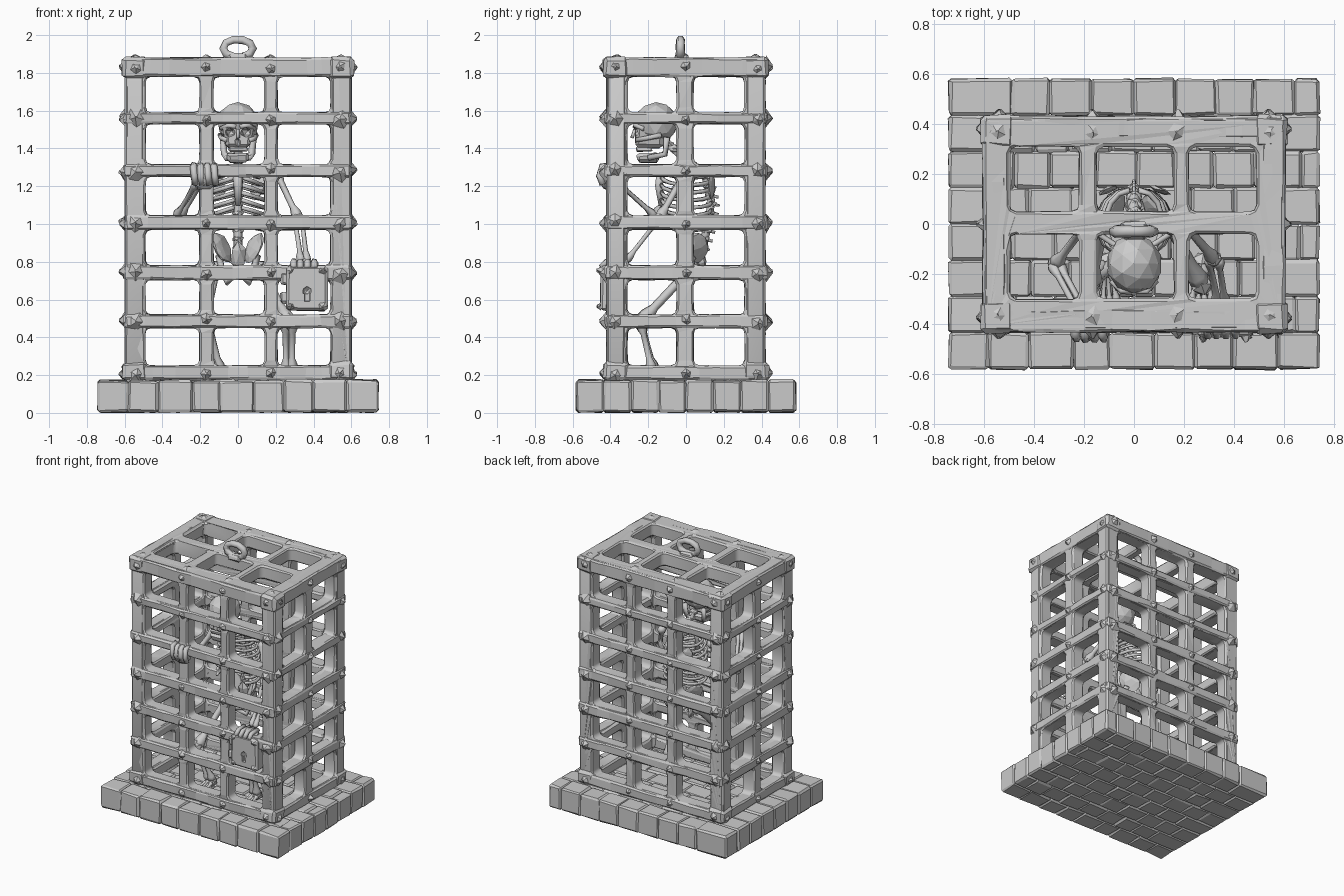
import bpy, bmesh, math, random
from mathutils import Vector, Matrix

if "Cube" in bpy.data.objects:
    bpy.data.objects.remove(bpy.data.objects["Cube"])

random.seed(7)
R = random.uniform
COL = bpy.context.scene.collection


def add(name, bm, jit=0.0):
    for v in bm.verts:
        v.co += Vector((R(-jit, jit), R(-jit, jit), R(-jit, jit)))
    bmesh.ops.recalc_face_normals(bm, faces=bm.faces)
    me = bpy.data.meshes.new(name)
    bm.to_mesh(me)
    bm.free()
    ob = bpy.data.objects.new(name, me)
    COL.objects.link(ob)
    return ob


def block(name, lo, hi, bev=0.012, jit=0.004, cuts=0, taper=1.0):
    """Chipped box between two corners, optionally cut along its length / tapered downwards."""
    lo, hi = Vector(lo), Vector(hi)
    size, mid = hi - lo, (hi + lo) / 2
    bm = bmesh.new()
    bmesh.ops.create_cube(bm, size=1)
    for v in bm.verts:
        k = taper if v.co.z < 0 else 1
        v.co = Vector((v.co.x * size.x * k, v.co.y * size.y, v.co.z * size.z)) + mid
    bmesh.ops.bevel(bm, geom=bm.edges[:], offset=bev, segments=1, affect='EDGES', profile=0.5)
    axis = max(range(3), key=lambda i: size[i])
    for i in range(cuts):
        co = lo.copy()
        co[axis] += size[axis] * (i + R(0.7, 1.3)) / (cuts + 1)
        no = Vector((0, 0, 0))
        no[axis] = 1
        bmesh.ops.bisect_plane(bm, geom=bm.verts[:] + bm.edges[:] + bm.faces[:], plane_co=co, plane_no=no)
    return add(name, bm, jit)


def ball(name, c, s, rot=(0, 0, 0), sub=2, jit=0.003):
    bm = bmesh.new()
    bmesh.ops.create_icosphere(bm, subdivisions=sub, radius=1)
    m = Matrix.Translation(c)
    for i, ax in enumerate('XYZ'):
        m = m @ Matrix.Rotation(rot[i], 4, ax)
    bmesh.ops.transform(bm, matrix=m @ Matrix.Diagonal((*s, 1)), verts=bm.verts)
    return add(name, bm, jit)


def curve_bm(splines, cyclic, dim, **kw):
    cu = bpy.data.curves.new('path', 'CURVE')
    cu.dimensions = dim
    for k, v in kw.items():
        setattr(cu, k, v)
    for pts in splines:
        s = cu.splines.new('POLY')
        s.points.add(len(pts) - 1)
        for p, q in zip(s.points, pts):
            p.co = (q[0], q[1], q[2], 1)
            p.radius = q[3] if len(q) > 3 else 1
        s.use_cyclic_u = cyclic
    ob = bpy.data.objects.new('path', cu)
    COL.objects.link(ob)
    me = bpy.data.meshes.new_from_object(ob.evaluated_get(bpy.context.evaluated_depsgraph_get()))
    bpy.data.objects.remove(ob)
    bm = bmesh.new()
    bm.from_mesh(me)
    bmesh.ops.remove_doubles(bm, verts=bm.verts, dist=0.0002)
    return bm


def tube(name, pts, r, jit=0.002, cyclic=False):
    return add(name, curve_bm([pts], cyclic, '3D', bevel_depth=r, bevel_resolution=1,
                              use_fill_caps=True), jit)


def bone(name, a, b, r):
    a, b = Vector(a), Vector(b)
    prof = ((0, 1.1), (.05, 1.8), (.12, 1.7), (.25, 1), (.75, 1), (.88, 1.7), (.95, 1.8), (1, 1.1))
    return tube(name, [(*a.lerp(b, t), k) for t, k in prof], r)


def cut(ob, cutters):
    for c in cutters:
        m = ob.modifiers.new('cut', 'BOOLEAN')
        m.operation, m.object, m.solver = 'DIFFERENCE', c, 'EXACT'
    bpy.context.view_layer.update()
    me = bpy.data.meshes.new_from_object(ob.evaluated_get(bpy.context.evaluated_depsgraph_get()))
    ob.modifiers.clear()
    ob.data = me


# --- stone slab: staggered rows of rough bricks
for r in range(8):
    y0 = -0.58 + r * 0.145
    xs = [-0.74] + [-0.74 + 1.48 * (i + 0.5 * (r % 2) + R(-.1, .1)) / 9 for i in range(1, 9)] + [0.74]
    for a, b in zip(xs, xs[1:]):
        block('slab_brick', (a - .002, y0 - .002, 0.004), (b + .002, y0 + .147, 0.174 + R(-.004, .004)), 0.012, 0.004)

# --- cage lattice panels with rounded window openings
ROWS = [(.25, .45), (.52, .705), (.78, .97), (1.045, 1.25), (1.315, 1.53), (1.59, 1.78)]
COLS = [(-.49, -.205), (-.13, .14), (.21, .49)]
SIDE = [(-.31, -.05), (.04, .31)]


def rect(x0, x1, y0, y1, rad):
    pts = []
    for cx, cy, a0 in ((x1 - rad, y1 - rad, 0), (x0 + rad, y1 - rad, 90),
                       (x0 + rad, y0 + rad, 180), (x1 - rad, y0 + rad, 270)):
        for k in range(3):
            a = math.radians(a0 + k * 45)
            pts.append((cx + rad * math.cos(a), cy + rad * math.sin(a), 0))
    return pts


def panel(name, outer, cols, rows, loc, rot, depth=0.1):
    sp = [rect(*outer, 0.012)] + [rect(*c, *r, 0.028) for c in cols for r in rows]
    bm = curve_bm(sp, True, '2D', fill_mode='BOTH', extrude=depth / 2)
    bmesh.ops.recalc_face_normals(bm, faces=bm.faces)
    sharp = [e for e in bm.edges if len(e.link_faces) == 2 and e.calc_face_angle(0) > 1.2]
    bmesh.ops.bevel(bm, geom=sharp, offset=0.01, segments=1, affect='EDGES', profile=0.5)
    m = Matrix.Translation(loc) @ Matrix.Rotation(rot[1], 4, 'Z') @ Matrix.Rotation(rot[0], 4, 'X')
    bmesh.ops.transform(bm, matrix=m, verts=bm.verts)
    return add(name, bm, 0.003)


H = math.pi / 2
for s, n in ((-1, 'front'), (1, 'back')):
    panel(n + '_bars', (-.6, .6, .17, 1.875), COLS, ROWS, (0, s * .37, 0), (H, 0))
for s, n in ((-1, 'left'), (1, 'right')):
    panel(n + '_bars', (-.42, .42, .17, 1.875), SIDE, ROWS, (s * .547, 0, 0), (H, H))
panel('top_bars', (-.6, .6, -.425, .425), [(-.5, -.22), (-.15, .16), (.22, .49)],
      [(-.3, -.04), (.05, .31)], (0, 0, 1.83), (0, 0))

# --- proud horizontal straps and pyramid rivets
LEVELS = [(.175, .25)] + [(ROWS[i][1], ROWS[i + 1][0]) for i in range(5)] + [(1.78, 1.88)]


def rivet(p, n, r=0.05, h=0.035):
    bm = bmesh.new()
    bmesh.ops.create_cone(bm, cap_ends=True, segments=5, radius1=r, radius2=0.004, depth=h)
    m = Matrix.Translation(p) @ Vector(n).to_track_quat('Z', 'Y').to_matrix().to_4x4()
    bmesh.ops.transform(bm, matrix=m @ Matrix.Rotation(R(0, 6), 4, 'Z'), verts=bm.verts)
    add('rivet', bm, 0.005)


for z0, z1 in LEVELS:
    zc = (z0 + z1) / 2
    for s in (-1, 1):
        ya, yb = sorted((s * .34, s * .432))
        block('strap_long', (-.598, ya, z0), (.598, yb, z1), 0.01, 0.004, 8)
        xa, xb = sorted((s * .51, s * .605))
        block('strap_short', (xa, -.42, z0), (xb, .42, z1), 0.01, 0.004, 6)
        for x in (-.54, -.167, .175, .54):
            rivet((x, s * .438, zc + R(-.01, .01)), (0, s, 0), 0.052 if abs(x) > .5 else 0.038)
        for y in (-.375, 0, .38):
            rivet((s * .61, y, zc + R(-.01, .01)), (s, 0, 0), 0.05 if y else 0.036)
for x in (-.545, -.165, .17, .545):
    for y in (-.365, .37):
        rivet((x, y, 1.884), (0, 0, 1), 0.05, 0.022)
for sx in (-1, 1):
    for sy in (-1, 1):
        for z0, z1 in ((.17, .27), (1.77, 1.885)):
            a, b = sorted((sx * .48, sx * .612))
            c, d = sorted((sy * .305, sy * .437))
            block('corner_cap', (a, c, z0), (b, d, z1), 0.018, 0.005)

# --- hanging ring on top
tube('hanging_ring', [(.078 * math.cos(a), -.03, 1.93 + .048 * math.sin(a))
                      for a in [i * math.pi / 5 for i in range(10)]], 0.023, 0.003, True)
block('ring_foot', (-.05, -.06, 1.86), (.05, .01, 1.9), 0.01)

# --- lock plate with keyhole on the front
lock = block('lock_plate', (.255, -.455, .54), (.475, -.35, .78), 0.015, 0.003)
key = [ball('keyhole_top', (.365, -.46, .645), (.024, .04, .024), sub=2),
       block('keyhole_slot', (.352, -.49, .59), (.38, -.43, .645), 0.002, 0)]
cut(lock, key)
for k in key:
    bpy.data.objects.remove(k)
for x in (.28, .45):
    for z in (.565, .755):
        rivet((x, -.46, z), (0, -1, 0), 0.022, 0.02)
for z in (.61, .71):
    block('lock_hinge', (.225, -.44, z - .03), (.27, -.37, z + .03), 0.01)

# --- skull: faceted cranium, face and jaw with carved sockets
cranium = ball('cranium', (0, -.16, 1.535), (.112, .118, .11))
face = block('face', (-.083, -.268, 1.4), (.083, -.12, 1.53), 0.02, 0.004, 0, 0.8)
sockets = [ball('socket', (s * .043, -.275, 1.485), (.034, .045, .028), sub=1) for s in (-1, 1)]
sockets.append(ball('nose_hole', (0, -.275, 1.43), (.018, .03, .028), sub=1))
for o in (cranium, face):
    cut(o, sockets)
for o in sockets:
    bpy.data.objects.remove(o)
block('upper_teeth', (-.05, -.265, 1.382), (.05, -.18, 1.41), 0.008, 0.003)
block('jaw', (-.066, -.26, 1.325), (.066, -.14, 1.377), 0.016, 0.004, 0, 0.8)
tube('nose_bone', [(0, -.27, 1.5, .8), (0, -.285, 1.455, .8)], 0.012)
for s in (-1, 1):
    tube('jaw_hinge', [(s * .058, -.2, 1.35), (s * .072, -.11, 1.37), (s * .08, -.1, 1.46)], 0.018)
    tube('cheekbone', [(s * .06, -.26, 1.445), (s * .088, -.21, 1.455), (s * .095, -.13, 1.47)], 0.014)
    tube('brow', [(s * .01, -.27, 1.515), (s * .05, -.268, 1.522), (s * .088, -.225, 1.505)], 0.013)

# --- spine of stacked vertebrae
SP = [Vector(p) for p in ((0, -.1, 1.43), (0, .0, 1.34), (0, .1, 1.26), (0, .135, 1.12), (0, .115, .98), (0, .07, .84))]
tube('spine', [tuple(p) for p in SP], 0.024)
for a, b in zip(SP, SP[1:]):
    for t in (0.1, 0.43, 0.77):
        p = a.lerp(b, t)
        ball('vertebra', p, (.036, .032, .018), sub=1)
        tube('vertebra_spur', [tuple(p), (0, p.y + .045, p.z - .01, .6)], 0.012)

# --- rib cage, collar bones, shoulder blades and pelvis
tube('breastbone', [(0, -.13, 1.28, 1.3), (0, -.145, 1.2, 1), (0, -.13, 1.1, .7)], 0.022)
for s in (-1, 1):
    for i in range(8):
        z, w = 1.275 - i * .04, .095 + .05 * math.sin(min(1, (i + 1) / 4) * 1.57)
        end = 1 if i < 6 else 0.72
        pts = []
        for k in range(8):
            a = math.pi * k / 7 * end
            pts.append((s * (.018 + (w - .018) * math.sin(a)), .005 + .13 * math.cos(a) * (1 if a < 1.57 else 1.04),
                        z - .035 * math.sin(a) + .012 * k / 7))
        tube('rib', pts, 0.011)
    bone('collar_bone', (s * .02, -.12, 1.285), (s * .19, -.01, 1.3), 0.011)
    ball('shoulder_blade', (s * .105, .135, 1.2), (.045, .012, .075), (0, s * .2, s * -.4), 1)
    ball('hip_wing', (s * .085, .05, .875), (.022, .075, .09), (.2, s * .5, s * .4), 2, .005)
    tube('pelvis_arch', [(s * .1, .04, .83), (s * .085, -.02, .765), (s * .01, -.04, .75)], 0.02)
    tube('sit_bone', [(s * .09, .03, .78), (s * .055, .02, .69), (s * .015, -.03, .735)], 0.018)
ball('sacrum', (0, .075, .83), (.045, .03, .085), (.3, 0, 0), 1)


# --- limbs; s is the side, with its own joints
def limb(tag, a, b, c, r, gap):
    bone('upper_' + tag, a, b, r)
    ball(tag + '_joint', b, (r * 2.1,) * 3, sub=1)
    for d in (-1, 1):
        o = Vector((d * gap, 0, 0))
        bone('lower_' + tag, Vector(b) + o, Vector(c) + o * .9, r * .75)


limb('arm', (-.19, 0, 1.28), (-.315, -.16, 1.04), (-.205, -.36, 1.22), 0.017, 0.015)
limb('arm', (.2, 0, 1.28), (.32, -.14, 1.03), (.35, -.32, .8), 0.017, 0.018)
limb('leg', (-.11, .05, .79), (-.175, -.24, .48), (-.11, -.17, .225), 0.023, 0.018)
limb('leg', (.11, .05, .79), (.27, -.24, .48), (.27, -.18, .225), 0.023, 0.018)

# --- fists closed round the bars, and feet
ball('fist', (-.18, -.42, 1.25), (.075, .045, .072), (0, .5, 0), 2, .006)
ball('fist', (.35, -.37, .775), (.08, .055, .04), (0, 0, 0), 2, .005)
for i in range(4):
    x = -.235 + i * .036
    tube('finger', [(x, -.4, 1.31), (x, -.445, 1.305), (x + .004, -.458, 1.255), (x + .008, -.44, 1.21)], 0.019)
    x = .295 + i * .036
    tube('finger', [(x, -.34, .8), (x, -.42, .8), (x, -.45, .77)], 0.017)
for x in (-.11, .27):
    ball('heel', (x, -.165, .205), (.04, .06, .035), sub=1)
    for i in range(4):
        d = (i - 1.5)
        bone('toe', (x + d * .014, -.19, .21), (x + d * .026, -.32 + abs(d) * .01, .188), 0.009)
